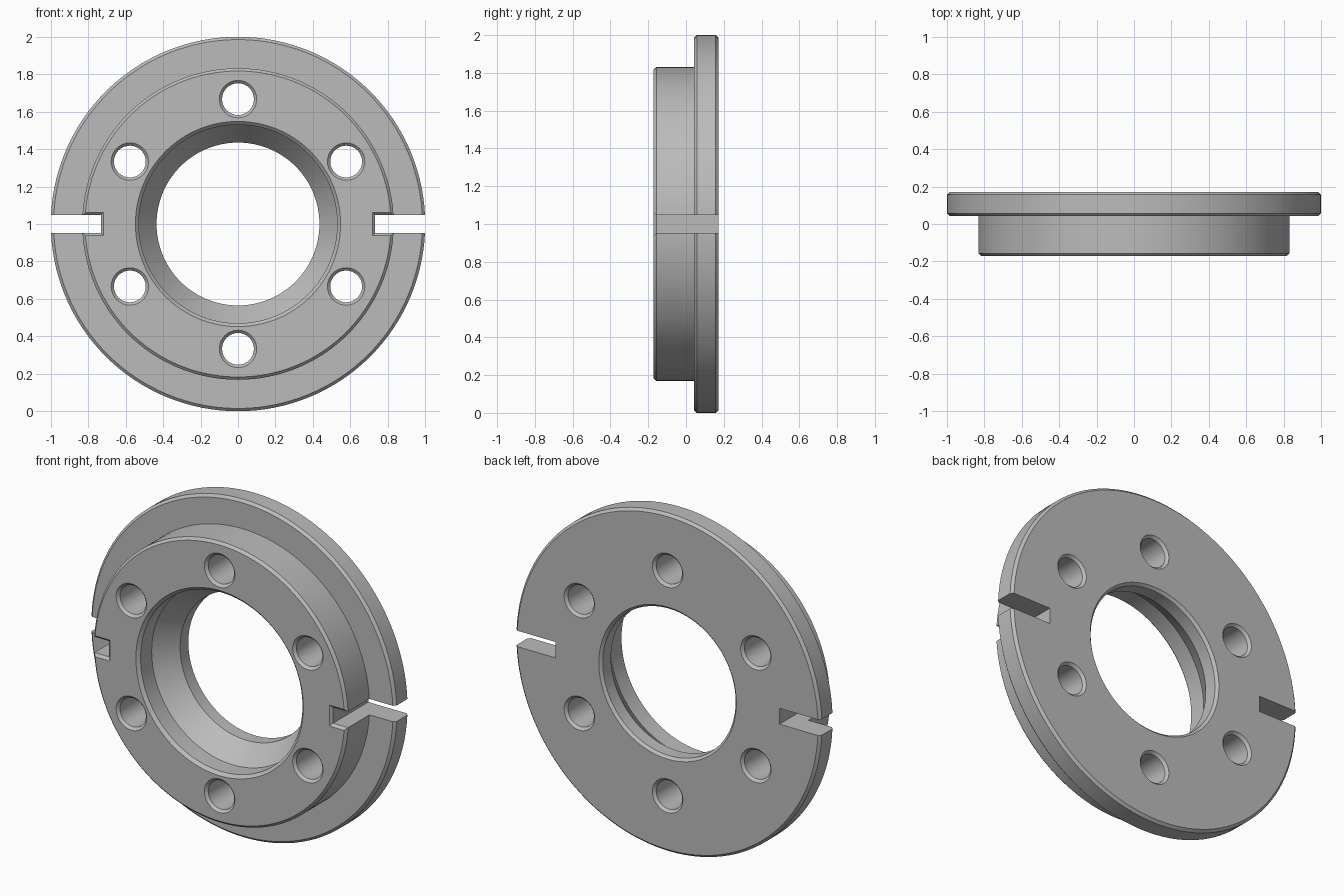
import bpy, math
from mathutils import Matrix, Vector

if "Cube" in bpy.data.objects:
    bpy.data.objects.remove(bpy.data.objects["Cube"])

SEG = 128
YF, YB, C = -0.172, 0.172, 0.015   # front face, back face, chamfer size

steel = bpy.data.materials.new("plain grey")
steel.diffuse_color = (0.5, 0.5, 0.5, 1)
steel.use_nodes = True
steel.node_tree.nodes["Principled BSDF"].inputs["Base Color"].default_value = steel.diffuse_color


def make(name, verts, faces):
    me = bpy.data.meshes.new(name)
    me.from_pydata(verts, [], faces)
    ob = bpy.data.objects.new(name, me)
    bpy.context.collection.objects.link(ob)
    me.materials.append(steel)
    return ob


def lathe(name, profile, seg, centre, closed):
    """Revolve (radius, y) points around an axis parallel to y."""
    n = len(profile)
    verts = [(centre[0] + r * math.cos(2 * math.pi * i / seg), y,
              centre[1] + r * math.sin(2 * math.pi * i / seg))
             for i in range(seg) for r, y in profile]
    faces = [(i * n + j, i * n + (j + 1) % n,
              (i + 1) % seg * n + (j + 1) % n, (i + 1) % seg * n + j)
             for i in range(seg) for j in range(n if closed else n - 1)]
    if not closed:
        faces.append([i * n for i in range(seg)])
        faces.append([i * n + n - 1 for i in reversed(range(seg))])
    return make(name, verts, faces)


def fix_normals(ob):
    bpy.ops.object.select_all(action='DESELECT')
    ob.select_set(True)
    bpy.context.view_layer.objects.active = ob
    bpy.ops.object.mode_set(mode='EDIT')
    bpy.ops.mesh.select_all(action='SELECT')
    bpy.ops.mesh.normals_make_consistent(inside=False)
    bpy.ops.object.mode_set(mode='OBJECT')


# Flanged ring: hub in front, wide flange behind, tapered bore
ring = lathe("flanged_ring", [
    (0.548, YF), (0.832 - C, YF), (0.832, YF + C), (0.832, 0.042),
    (1 - C, 0.042), (1, 0.042 + C), (1, YB - C), (1 - C, YB),
    (0.45, YB), (0.435, YB - C), (0.435, 0.08), (0.53, -0.05),
    (0.53, YF + 0.018)], SEG, (0, 1), True)
fix_normals(ring)

cutters = []
# Six bolt holes, chamfered at both ends
E = 0.02
for k in range(6):
    a = math.radians(90 + 60 * k)
    pos = (0.667 * math.cos(a), 1 + 0.667 * math.sin(a))
    cutters.append(lathe("bolt_hole_cutter", [
        (0.1 + E, YF - E), (0.085, YF + C), (0.085, YB - C), (0.1 + E, YB + E)],
        32, pos, False))

# Two side slots, flared at the front of the hub
for s in (-1, 1):
    rows = [(0.733 - C - E, 0.047 + C + E, YF - E), (0.733, 0.047, YF + C),
            (0.733, 0.047, YB + E)]
    verts = [(s * x, y, 1 + z) for x0, h, y in rows
             for x, z in ((x0, -h), (1.1, -h), (1.1, h), (x0, h))]
    faces = [(0, 1, 2, 3), (11, 10, 9, 8)]
    faces += [(4 * r + i, 4 * r + 4 + i, 4 * r + 4 + (i + 1) % 4, 4 * r + (i + 1) % 4)
              for r in range(2) for i in range(4)]
    cutters.append(make("slot_cutter", verts, faces))

# Cut everything out of the ring
for cut in cutters:
    fix_normals(cut)
    mod = ring.modifiers.new("cut", 'BOOLEAN')
    mod.operation, mod.solver, mod.object = 'DIFFERENCE', 'EXACT', cut
bpy.ops.object.select_all(action='DESELECT')
ring.select_set(True)
bpy.context.view_layer.objects.active = ring
for mod in list(ring.modifiers):
    bpy.ops.object.modifier_apply(modifier=mod.name)
for cut in cutters:
    bpy.data.objects.remove(cut)
bpy.ops.object.shade_smooth_by_angle(angle=math.radians(20))
